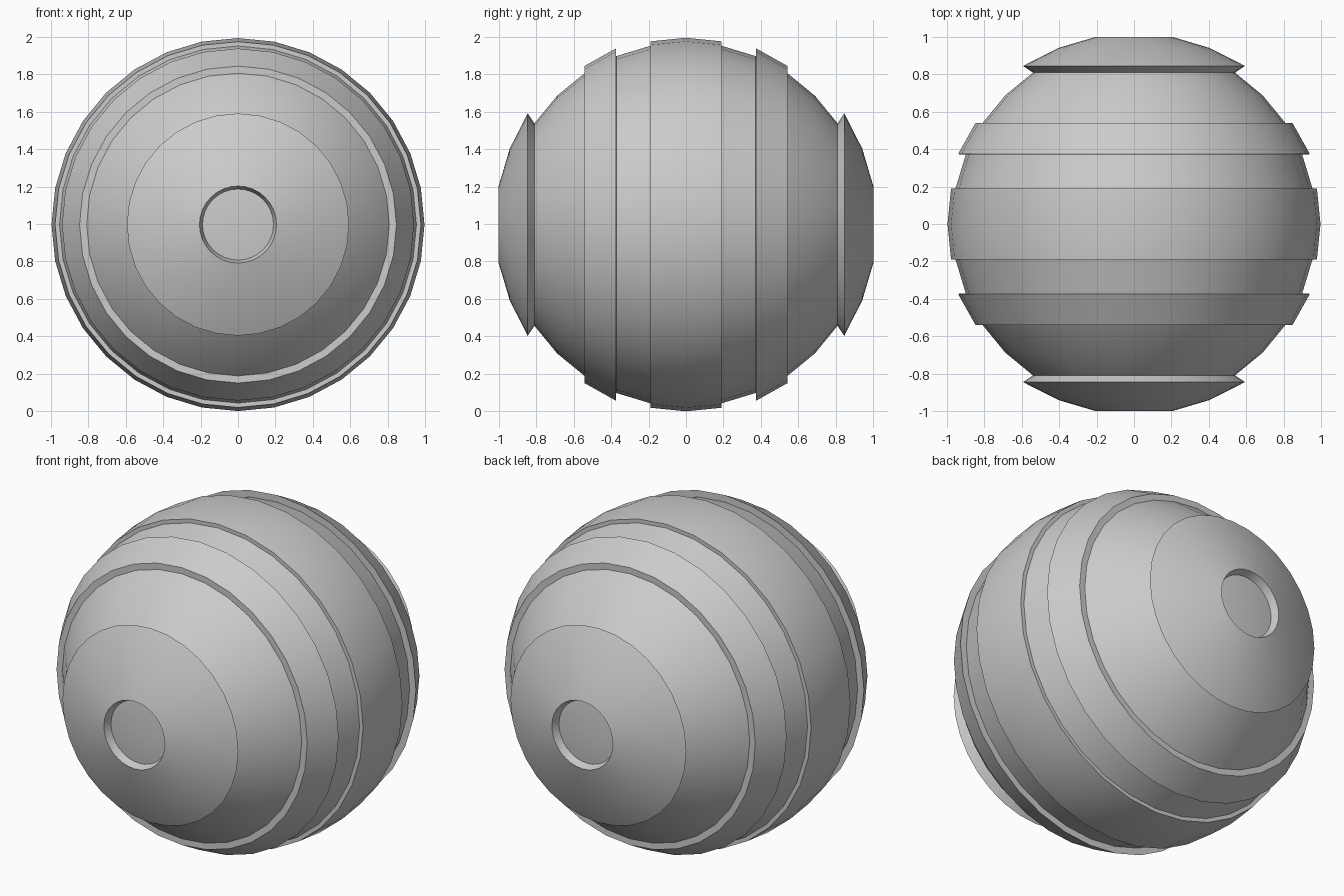
import bpy, bmesh, math

if "Cube" in bpy.data.objects:
    bpy.data.objects.remove(bpy.data.objects["Cube"])

SEGMENTS = 32
STEP = math.pi / 16
R = 0.973          # radius of the recessed ball
RMAX = 0.997       # radius of the widest band


def ring(k):
    """(y, radius) of latitude ring k on the recessed ball."""
    return (R * math.cos(k * STEP), R * math.sin(k * STEP))


# Half profile from the back pole to the equator, with raised bands
half = [ring(0), ring(1),
        (1.0, 0.206), (0.941, 0.405), (0.845, 0.594),     # raised end cap
        ring(3), ring(4), ring(5),
        (0.541, 0.847), (0.373, 0.941),                   # raised side band
        ring(6), ring(7),
        (0.19, 0.978)]                                    # raised middle band
profile = half + [(0.0, RMAX)] + [(-y, r) for y, r in reversed(half)]

# Lathe the profile around the y axis
bm = bmesh.new()
verts = [bm.verts.new((0, y, r)) for y, r in profile]
edges = [bm.edges.new(pair) for pair in zip(verts, verts[1:])]
bmesh.ops.spin(bm, geom=verts + edges, cent=(0, 0, 0), axis=(0, 1, 0),
               angle=2 * math.pi, steps=SEGMENTS)
bmesh.ops.remove_doubles(bm, verts=bm.verts, dist=0.0005)
bmesh.ops.recalc_face_normals(bm, faces=bm.faces)
mesh = bpy.data.meshes.new("banded_ball")
bm.to_mesh(mesh)
bm.free()

ball = bpy.data.objects.new("banded_ball", mesh)
ball.location.z = RMAX
bpy.context.collection.objects.link(ball)

# Smooth bands with crisp steps
bpy.context.view_layer.objects.active = ball
ball.select_set(True)
bpy.ops.object.shade_smooth_by_angle(angle=math.radians(30))
